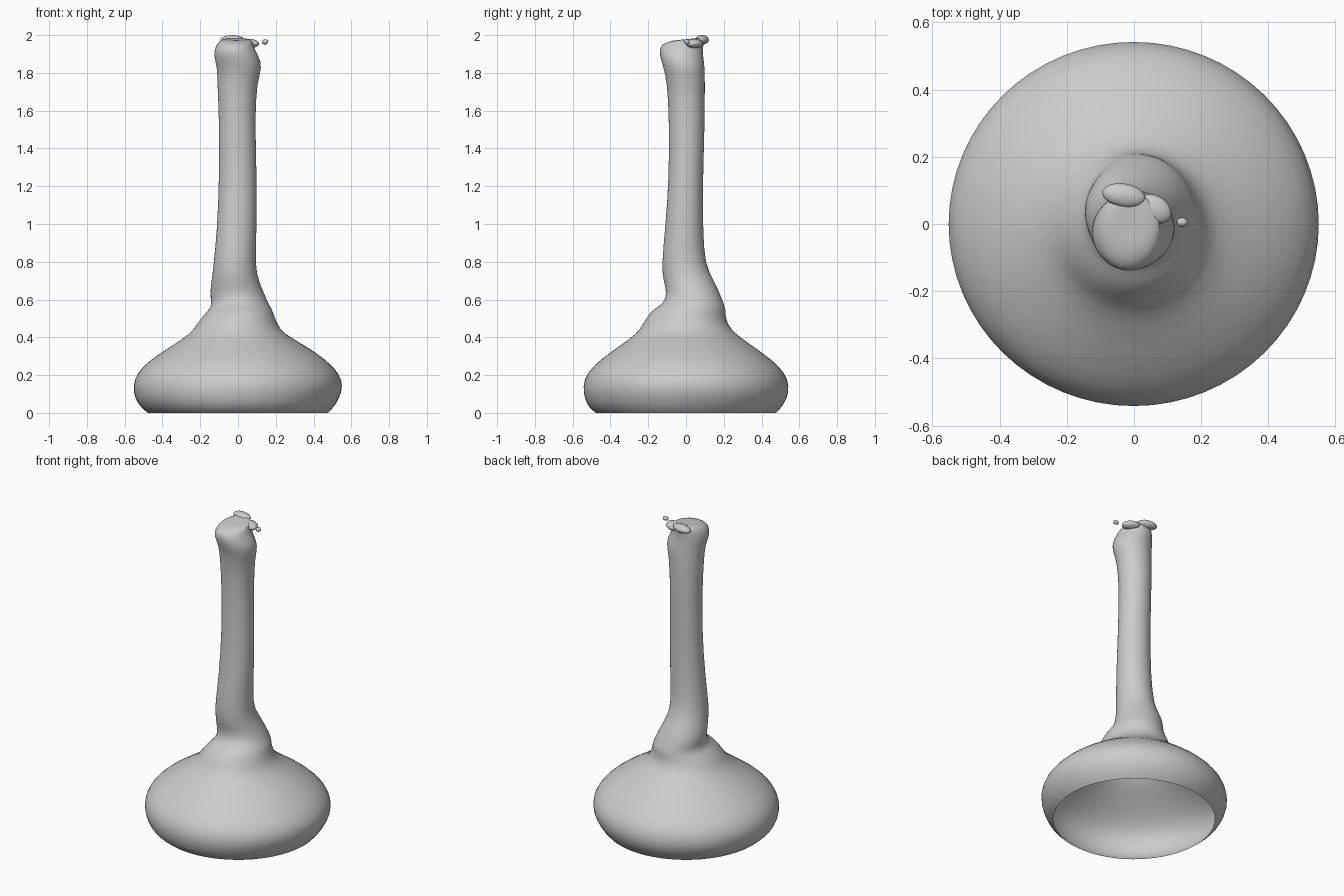
import bpy
import bmesh
from math import cos, sin, tau, radians

cube = bpy.data.objects.get("Cube")
if cube:
    bpy.data.objects.remove(cube, do_unlink=True)

# One plain grey clay colour
clay = bpy.data.materials.new("grey clay")
clay.use_nodes = True
grey = (0.6, 0.6, 0.6, 1.0)
clay.diffuse_color = grey
clay.node_tree.nodes["Principled BSDF"].inputs["Base Color"].default_value = grey

SEGMENTS = 32
CM = 0.01

# Cross-sections in hundredths: height, right, left, front, back extents
foot = [(0, -48, 48, -48, 48), (3, -52, 51, -52, 51), (8, -55, 54, -54, 54),
        (14, -56, 56, -55, 55), (21, -54, 54, -53, 53), (28, -47, 47, -46, 46),
        (35, -36, 37, -36, 36), (42, -25, 24, -26, 26)]
shoulder = [(47, -22, 21, -23, 22), (52, -18, 19, -20, 21), (55, -15, 18, -17, 21),
            (58, -14, 16, -12, 20), (63, -15, 14, -10, 18), (70, -14, 11, -12, 15)]
neck = [(78, -13, 9, -13, 10), (98, -11, 10, -11, 9), (125, -10, 10, -9, 9),
        (155, -10, 9, -9, 10), (175, -11, 10, -10, 10)]
head = [(183, -11, 13, -12, 10), (189, -13, 11, -14, 9), (194, -12, 8, -14, 9),
        (197, -10, 8, -11, 10), (198, -7, 5, -7, 8)]


def finish(obj, levels):
    """Give an object its colour, smoothing and shading."""
    obj.data.materials.append(clay)
    if levels:
        mod = obj.modifiers.new("smooth surface", "SUBSURF")
        mod.levels = mod.render_levels = levels
    bpy.ops.object.select_all(action="DESELECT")
    bpy.context.view_layer.objects.active = obj
    obj.select_set(True)
    bpy.ops.object.shade_smooth_by_angle(angle=radians(60))


def loft(name, sections):
    """Join oval rings into a shell, open below and closed on top."""
    bm = bmesh.new()
    rings = []
    for height, x_min, x_max, y_min, y_max in sections:
        ring = []
        for i in range(SEGMENTS):
            a = tau * i / SEGMENTS
            x = (x_min + x_max + (x_max - x_min) * cos(a)) / 2 * CM
            y = (y_min + y_max + (y_max - y_min) * sin(a)) / 2 * CM
            z = height * CM
            if height > 195:
                z += y * 0.1  # the crown rises a little to the back
            ring.append(bm.verts.new((x, y, z)))
        rings.append(ring)
    for low, high in zip(rings, rings[1:]):
        for i in range(SEGMENTS):
            j = (i + 1) % SEGMENTS
            bm.faces.new((low[i], low[j], high[j], high[i]))
    # Slightly sunken crown
    top = rings[-1]
    centre = bm.verts.new((-CM, 0, top[0].co.z - CM / 2))
    for i in range(SEGMENTS):
        bm.faces.new((top[i], top[(i + 1) % SEGMENTS], centre))
    mesh = bpy.data.meshes.new(name)
    bm.to_mesh(mesh)
    bm.free()
    obj = bpy.data.objects.new(name, mesh)
    bpy.context.collection.objects.link(obj)
    finish(obj, 1)


def lump(name, centre, radii, turn=0, detail=3):
    """A rounded pebble of clay."""
    bpy.ops.mesh.primitive_ico_sphere_add(subdivisions=detail, radius=1,
                                          location=centre, rotation=(0, 0, turn))
    obj = bpy.context.object
    obj.name = name
    obj.scale = radii
    finish(obj, 0)


# Hollow body running from the wide foot to the crown
loft("long_necked_body", foot + shoulder + neck + head)

# Folded lip and ridge on the crown, and a loose crumb beside it
lump("crown_lip", (0.06, 0.045, 1.955), (0.055, 0.04, 0.025), radians(-30))
lump("crown_back_ridge", (-0.03, 0.085, 1.975), (0.065, 0.035, 0.025), radians(-10))
lump("loose_crumb", (0.143, 0.005, 1.964), (0.02, 0.016, 0.016), 0, 1)
